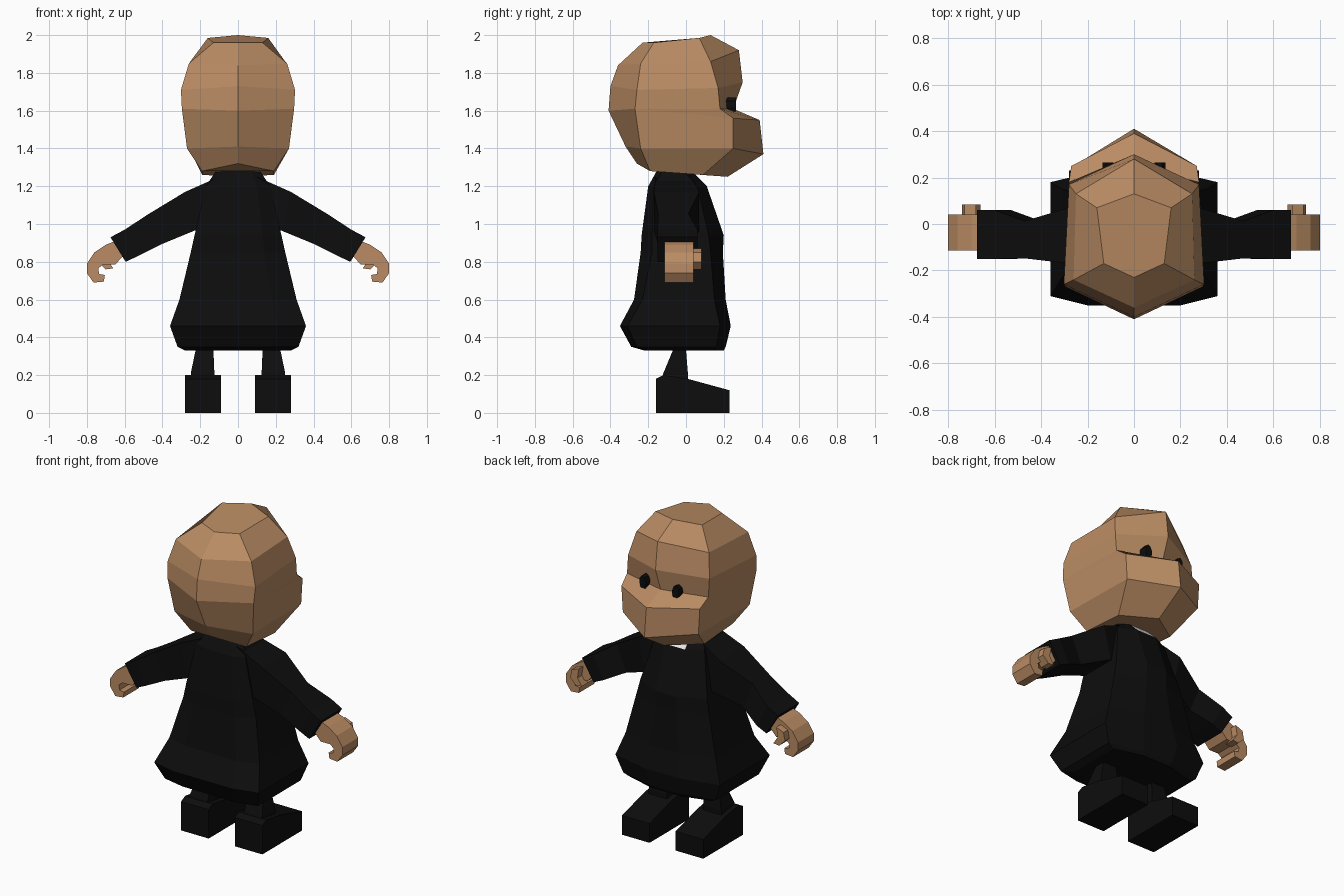
import bpy
import bmesh

cube = bpy.data.objects.get("Cube")
if cube:
    bpy.data.objects.remove(cube, do_unlink=True)


def material(name, rgb):
    m = bpy.data.materials.new(name)
    m.use_nodes = True
    color = (*rgb, 1)
    m.diffuse_color = color
    bsdf = m.node_tree.nodes["Principled BSDF"]
    bsdf.inputs["Base Color"].default_value = color
    bsdf.inputs["Roughness"].default_value = 0.9
    return m


SKIN = material("tan skin", (0.49, 0.26, 0.125))
BLACK = material("black cloth", (0.004, 0.004, 0.004))
WHITE = material("white shirt", (0.8, 0.8, 0.8))


def loft(name, rings, *mats):
    """Skin a stack of closed rings, sharing repeated points, and cap the ends."""
    bm = bmesh.new()
    seen = {}

    def vert(p):
        key = tuple(round(c, 4) for c in p)
        if key not in seen:
            seen[key] = bm.verts.new(p)
        return seen[key]

    def face(points):
        vs = list(dict.fromkeys(vert(p) for p in points))
        if len(vs) > 2:
            bm.faces.new(vs)

    for a, b in zip(rings, rings[1:]):
        n = len(a)
        for i in range(n):
            j = (i + 1) % n
            face((a[i], a[j], b[j], b[i]))
    face(rings[0][::-1])
    face(rings[-1])
    bmesh.ops.recalc_face_normals(bm, faces=bm.faces)
    mesh = bpy.data.meshes.new(name)
    bm.to_mesh(mesh)
    bm.free()
    for m in mats:
        mesh.materials.append(m)
    ob = bpy.data.objects.new(name, mesh)
    bpy.context.collection.objects.link(ob)
    return ob


def extrude_y(name, profile, y0, y1, mat, side):
    return loft(name, [[(side * x, y, z) for x, z in profile] for y in (y0, y1)], mat)


def extrude_x(name, profile, x0, x1, mat, side):
    return loft(name, [[(side * x, y, z) for y, z in profile] for x in (x0, x1)], mat)


# Head: six-sided rings given as back, rear side, front side and front points
def head_ring(back, rear, fore, front):
    mirror = lambda p: (-p[0], p[1], p[2])
    return [(0, *back), rear, fore, (0, *front), mirror(fore), mirror(rear)]


brow_back, brow_rear = (-0.41, 1.60), (0.297, -0.27, 1.61)
loft("head", [
    head_ring((-0.23, 1.96), (0.13, -0.17, 1.96), (0.16, 0.07, 1.985), (0.13, 2.0)),
    head_ring((-0.36, 1.84), (0.26, -0.24, 1.85), (0.25, 0.13, 1.86), (0.28, 1.92)),
    head_ring((-0.40, 1.73), (0.302, -0.26, 1.71), (0.28, 0.17, 1.72), (0.30, 1.75)),
    head_ring(brow_back, brow_rear, (0.28, 0.18, 1.61), (0.25, 1.61)),
    head_ring(brow_back, brow_rear, (0.27, 0.25, 1.56), (0.39, 1.55)),
    head_ring((-0.32, 1.41), (0.27, -0.24, 1.40), (0.26, 0.25, 1.40), (0.41, 1.37)),
    head_ring((-0.26, 1.32), (0.19, -0.19, 1.28), (0.19, 0.09, 1.26), (0.22, 1.25)),
], SKIN)


# Coat: eight-sided rings
def coat_ring(z, xf, yf, xs, ysf, ysb, xb, yb):
    half = [(xf, yf, z), (xs, ysf, z), (xs, ysb, z), (xb, yb, z)]
    return half + [(-x, y, h) for x, y, h in reversed(half)]


coat = loft("coat", [
    coat_ring(1.29, 0.06, 0.02, 0.11, -0.02, -0.12, 0.07, -0.15),
    coat_ring(1.20, 0.07, 0.11, 0.17, 0.06, -0.17, 0.10, -0.20),
    coat_ring(0.94, 0.07, 0.20, 0.23, 0.12, -0.18, 0.13, -0.235),
    coat_ring(0.85, 0.07, 0.195, 0.25, 0.13, -0.18, 0.14, -0.24),
    coat_ring(0.60, 0.10, 0.21, 0.31, 0.15, -0.23, 0.18, -0.275),
    coat_ring(0.46, 0.12, 0.237, 0.36, 0.18, -0.31, 0.20, -0.35),
    coat_ring(0.35, 0.10, 0.21, 0.32, 0.16, -0.26, 0.18, -0.29),
    coat_ring(0.33, 0.10, 0.20, 0.28, 0.15, -0.20, 0.15, -0.22),
], BLACK, WHITE)
# Shirt shows in the front panel just under the chin
for f in coat.data.polygons:
    if f.center.z > 1.2 and f.center.y > 0.05 and abs(f.center.x) < 0.01:
        f.material_index = 1

HAND = [(0.60, 0.84), (0.65, 0.91), (0.70, 0.89), (0.76, 0.85), (0.80, 0.79), (0.80, 0.74),
        (0.765, 0.69), (0.71, 0.695), (0.705, 0.73), (0.735, 0.735), (0.74, 0.765),
        (0.715, 0.785), (0.65, 0.785)]
THUMB = [(0.68, 0.87), (0.73, 0.85), (0.74, 0.80), (0.70, 0.76), (0.66, 0.765), (0.69, 0.81)]
SHOE = [(-0.16, 0), (0.23, 0), (0.23, 0.12), (0.01, 0.18), (-0.12, 0.20), (-0.16, 0.18)]
EYE = [(0.095, 1.595), (0.125, 1.595), (0.135, 1.62), (0.135, 1.65), (0.12, 1.67),
       (0.10, 1.66), (0.088, 1.63)]


def box_ring(side, top, bottom, y0, y1):
    (tx, tz), (bx, bz) = top, bottom
    return [(side * tx, y0, tz), (side * tx, y1, tz), (side * bx, y1, bz), (side * bx, y0, bz)]


def leg_ring(side, x0, x1, y0, y1, z):
    return [(side * x, y, z) for x, y in ((x0, y0), (x1, y0), (x1, y1), (x0, y1))]


# Paired parts
for label, s in (("left", 1), ("right", -1)):
    loft(label + "_sleeve", [
        box_ring(s, (0.10, 1.25), (0.10, 1.00), -0.16, 0.03),
        box_ring(s, (0.28, 1.17), (0.23, 0.965), -0.17, 0.07),
        box_ring(s, (0.47, 1.055), (0.40, 0.895), -0.148, 0.013),
        box_ring(s, (0.60, 0.97), (0.53, 0.83), -0.15, 0.06),
        box_ring(s, (0.675, 0.93), (0.595, 0.80), -0.15, 0.06),
    ], BLACK)
    extrude_y(label + "_hand", HAND, -0.115, 0.04, SKIN, s)
    extrude_y(label + "_thumb", THUMB, 0.02, 0.083, SKIN, s)
    extrude_y(label + "_eye", EYE, 0.20, 0.265, BLACK, s)
    loft(label + "_leg", [
        leg_ring(s, 0.13, 0.23, -0.06, 0.0, 0.40),
        leg_ring(s, 0.13, 0.225, -0.07, 0.0, 0.33),
        leg_ring(s, 0.125, 0.25, -0.12, 0.01, 0.21),
        leg_ring(s, 0.125, 0.25, -0.13, 0.01, 0.15),
    ], BLACK)
    extrude_x(label + "_shoe", SHOE, 0.09, 0.28, BLACK, s)
